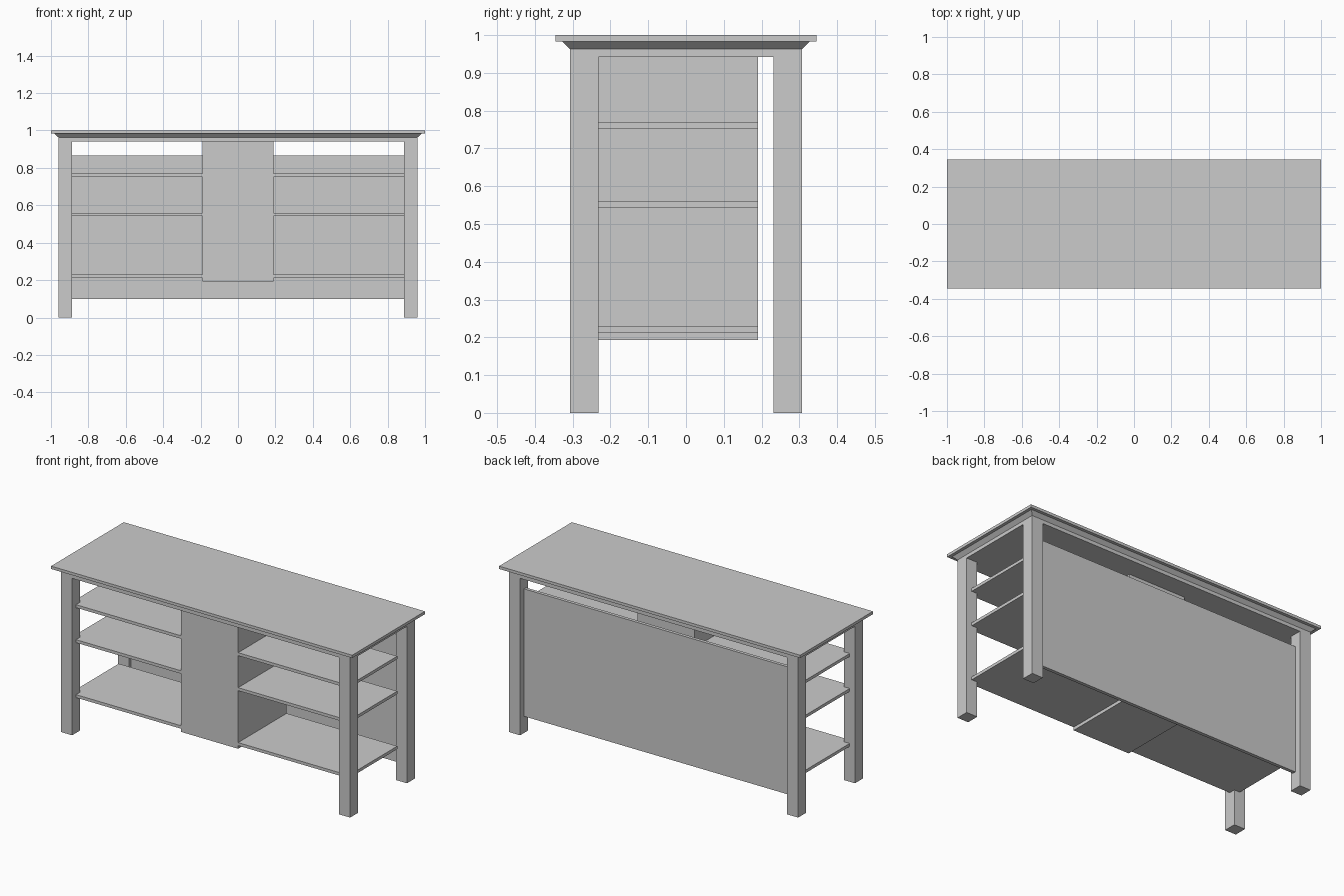
import bpy
import bmesh

cube = bpy.data.objects.get("Cube")
if cube:
    bpy.data.objects.remove(cube, do_unlink=True)

grey = bpy.data.materials.new("plain_grey")
grey.use_nodes = True
COLOUR = (0.6, 0.6, 0.6, 1)
grey.diffuse_color = COLOUR
grey.node_tree.nodes["Principled BSDF"].inputs["Base Color"].default_value = COLOUR


def box(name, x, y, z, flare=(0, 0)):
    """Box from three (low, high) ranges; flare widens the upper face."""
    bm = bmesh.new()
    bmesh.ops.create_cube(bm, size=1)
    for v in bm.verts:
        upper = v.co.z > 0
        for axis, (low, high) in enumerate((x, y, z)):
            side = 1 if v.co[axis] > 0 else -1
            v.co[axis] = high if side > 0 else low
            if upper and axis < 2:
                v.co[axis] += side * flare[axis]
    mesh = bpy.data.meshes.new(name)
    bm.to_mesh(mesh)
    bm.free()
    mesh.materials.append(grey)
    obj = bpy.data.objects.new(name, mesh)
    bpy.context.collection.objects.link(obj)
    return obj


def span(side, inner, outer):
    return tuple(sorted((side * inner, side * outer)))


LEG_X, LEG_Y = (0.887, 0.96), (0.232, 0.307)
APRON_Z, MOULD_Z, TOP_Z = 0.942, 0.963, 0.983
FRONT, SHELF_BACK = -0.27, 0.19

# Table top, sloped moulding and the flush apron under it
box("table_top", (-1, 1), (-0.345, 0.345), (TOP_Z, 1))
box("top_moulding", (-0.96, 0.96), (-0.307, 0.307), (MOULD_Z, TOP_Z), (0.022, 0.02))
box("apron", (-0.96, 0.96), (-0.307, 0.307), (APRON_Z, MOULD_Z))

# Legs and open shelves on both sides
for side, label in ((1, "left"), (-1, "right")):
    for depth, place in ((-1, "front"), (1, "back")):
        box(f"{place}_{label}_leg", span(side, *LEG_X), span(depth, *LEG_Y), (0, APRON_Z))
    for level, top in (("lower", 0.23), ("middle", 0.56), ("upper", 0.77)):
        box(f"{level}_{label}_shelf", span(side, 0.19, 0.925),
            (FRONT, SHELF_BACK), (top - 0.018, top))

# Central cabinet and back panel set between the legs
box("centre_cabinet", (-0.19, 0.19), (FRONT, SHELF_BACK), (0.193, APRON_Z))
box("back_panel", (-0.925, 0.925), (0.25, 0.27), (0.10, 0.865))
